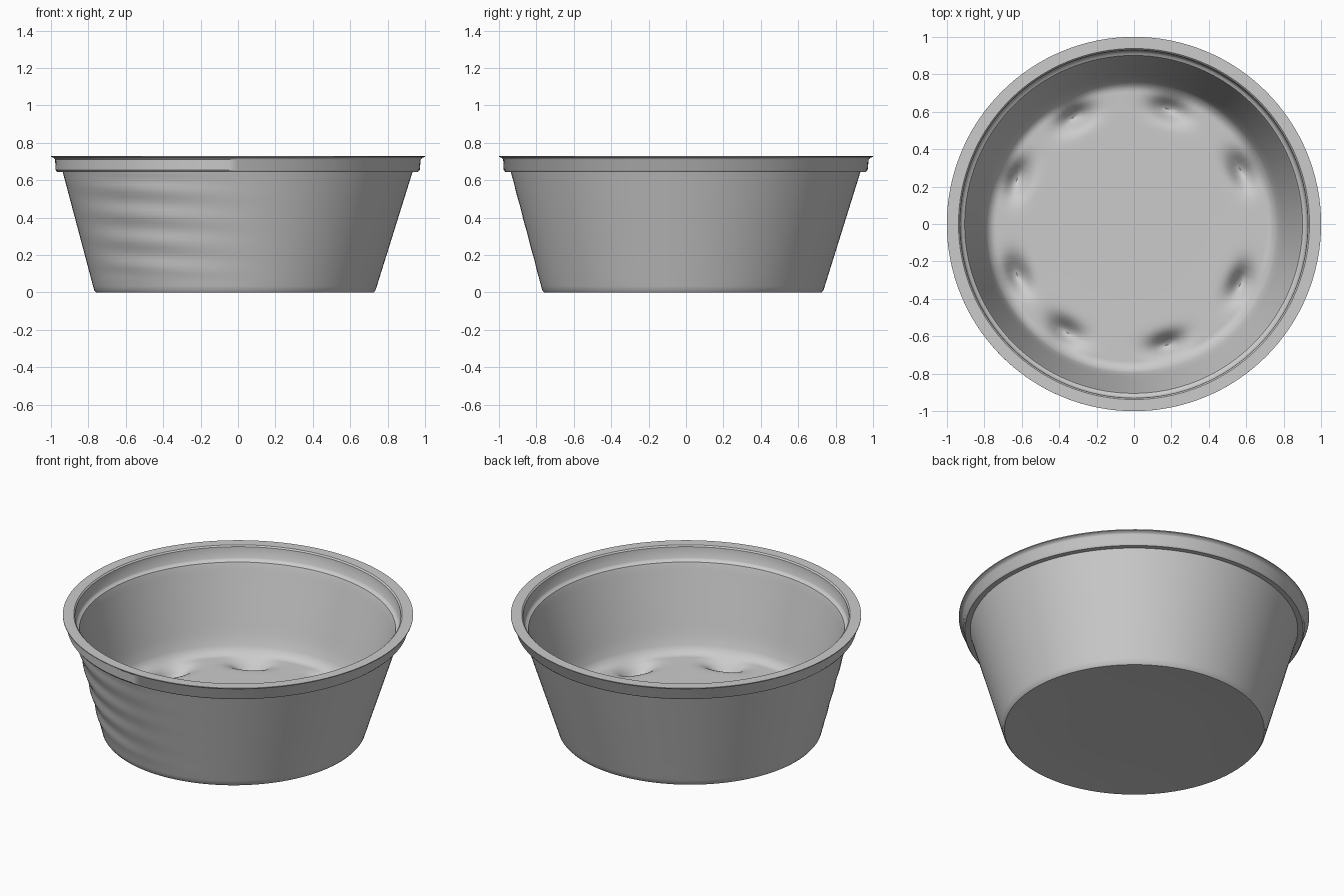
import bpy
import math

# Remove the default cube
cube = bpy.data.objects.get("Cube")
if cube:
    bpy.data.objects.remove(cube, do_unlink=True)

SEGMENTS = 128
HEIGHT = 0.73
FLOOR = 0.12
POCKET_ANGLES = (27, 72, 117, 157, 203, 238, 287, 333)


def make_material(name, value):
    mat = bpy.data.materials.new(name)
    mat.use_nodes = True
    color = (value, value, value, 1)
    mat.diffuse_color = color
    mat.node_tree.nodes["Principled BSDF"].inputs["Base Color"].default_value = color
    return mat


def steps(start, end, count):
    """Points evenly spaced between two profile points, without the last."""
    return [tuple(a + (b - a) * i / count for a, b in zip(start, end))
            for i in range(count)]


def angle_gap(a, b):
    return (a - b + math.pi) % (2 * math.pi) - math.pi


def pocket_depth(radius, angle):
    """Soft hollows set around the edge of the floor."""
    depth = 0
    for degrees in POCKET_ANGLES:
        across = angle_gap(angle, math.radians(degrees)) * radius / 0.09
        depth += 0.09 * math.exp(-across ** 2 - ((radius - 0.66) / 0.055) ** 2)
    return depth


def revolve(name, profile, shape, mat):
    """Turn a profile, given from the axis outward, around z."""
    verts, faces = [], []
    for radius, z in profile:
        for i in range(SEGMENTS):
            verts.append(shape(radius, z, math.tau * i / SEGMENTS))
    for row in range(len(profile) - 1):
        for i in range(SEGMENTS):
            j = (i + 1) % SEGMENTS
            a, b = row * SEGMENTS, (row + 1) * SEGMENTS
            faces.append((a + i, a + j, b + j, b + i))
    # Close the underside and the middle of the floor
    last = (len(profile) - 1) * SEGMENTS
    faces.append(tuple(reversed(range(SEGMENTS))))
    faces.append(tuple(range(last, last + SEGMENTS)))
    mesh = bpy.data.meshes.new(name)
    mesh.from_pydata(verts, [], faces)
    mesh.materials.append(mat)
    obj = bpy.data.objects.new(name, mesh)
    bpy.context.collection.objects.link(obj)
    bpy.ops.object.select_all(action="DESELECT")
    obj.select_set(True)
    bpy.context.view_layer.objects.active = obj
    bpy.ops.object.shade_smooth_by_angle(angle=math.radians(35))
    return obj


def tub_shape(radius, z, angle):
    # Faint creases pressed into one side of the outer wall
    outer = 0.748 + 0.285 * z
    if 0.1 < z < 0.6 and abs(radius - outer) < 0.01:
        patch = math.exp(-(angle_gap(angle, math.radians(235)) / 0.45) ** 2)
        radius += 0.005 * patch * math.sin(z * 45 + angle * 2)
    # The floor rises slightly between its pockets
    if z <= FLOOR + 0.05 and 0.4 < radius < 0.78 and z > 0.05:
        z -= pocket_depth(radius, angle)
    lean = -0.017 * (1 - z / HEIGHT)
    return (radius * math.cos(angle) + lean, radius * math.sin(angle) + lean, z)


# Tub: underside, tapered outer wall, rim, inner ledge, inner wall and floor
profile = [(0.3, 0.005), (0.68, 0.005), (0.72, 0.0), (0.742, 0.0)]
profile += steps((0.752, 0.012), (0.935, 0.645), 28)
profile += [(0.935, 0.645), (0.965, 0.645), (0.973, 0.655), (0.977, 0.71),
            (0.985, 0.72), (1.0, 0.725), (1.0, 0.73), (0.938, 0.73),
            (0.93, 0.722), (0.925, 0.655), (0.918, 0.645), (0.903, 0.638),
            (0.897, 0.62)]
profile += steps((0.89, 0.59), (0.79, 0.19), 8)
profile += [(0.782, 0.17), (0.77, 0.147), (0.752, 0.131)]
profile += steps((0.735, FLOOR + 0.003), (0.42, FLOOR), 21)
profile += [(0.39, FLOOR)]

plastic = make_material("grey_plastic", 0.6)
revolve("tub", profile, tub_shape, plastic)
